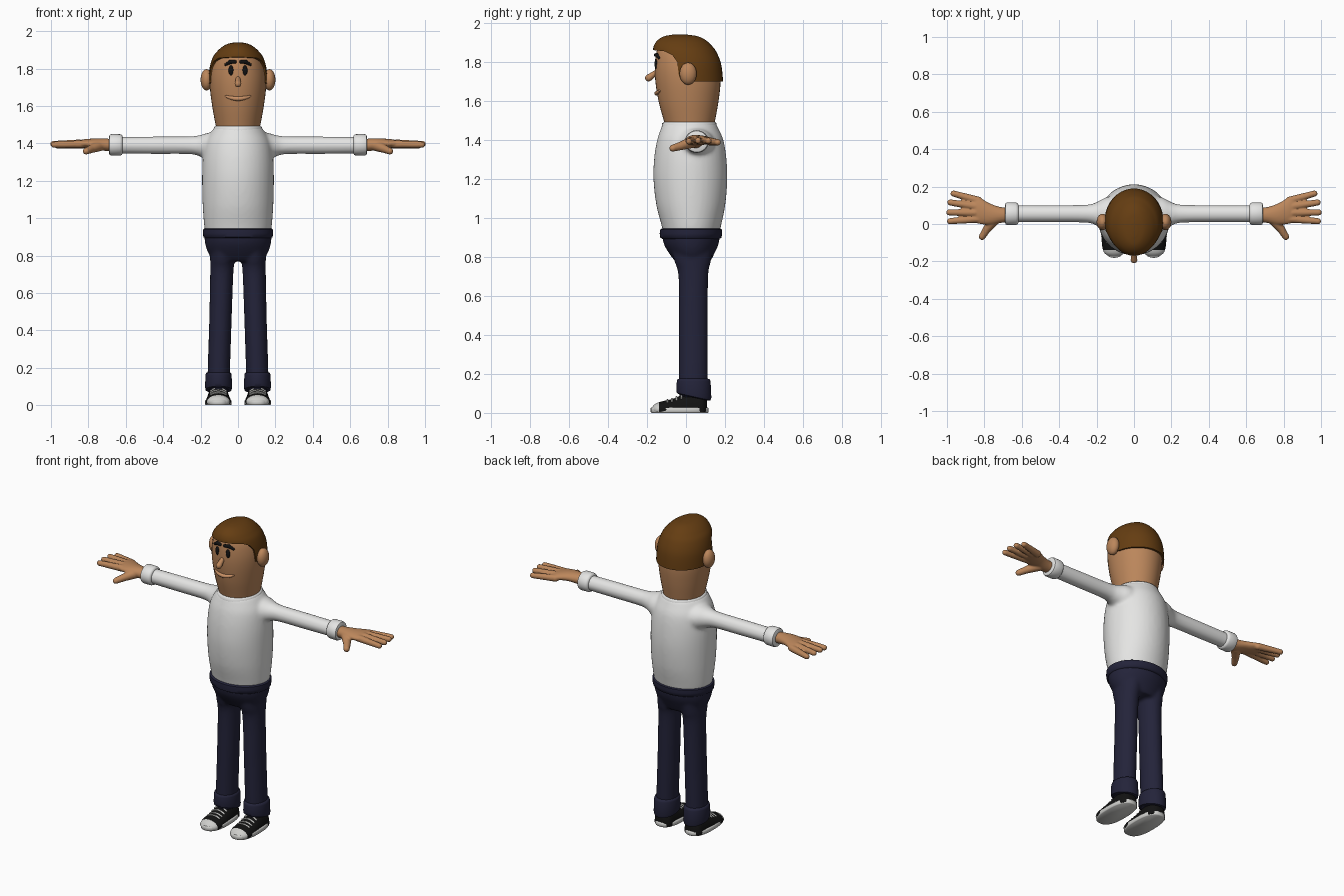
import bpy, bmesh, math
from mathutils import Matrix, Vector

if "Cube" in bpy.data.objects:
    bpy.data.objects.remove(bpy.data.objects["Cube"])

def material(name, r, g, b):
    m = bpy.data.materials.new(name)
    m.diffuse_color = (r, g, b, 1)
    m.use_nodes = True
    m.node_tree.nodes["Principled BSDF"].inputs["Base Color"].default_value = m.diffuse_color
    return m

SKIN = material("skin", 0.50, 0.24, 0.105)
LIP = material("lip", 0.58, 0.28, 0.13)
HAIR = material("brown hair", 0.13, 0.047, 0.006)
WHITE = material("shirt white", 0.78, 0.78, 0.77)
NAVY = material("navy", 0.017, 0.017, 0.042)
BLACK = material("black", 0.006, 0.006, 0.006)
RUBBER = material("rubber white", 0.62, 0.62, 0.60)

def Z(z, y0, y1, rx, cx=0):
    """Upright section: height, front, back, half width, centre x."""
    return (z, cx, (y0 + y1) / 2, rx, (y1 - y0) / 2)

def loft(bm, rows, axis='z', steps=6, sides=40, power=2.0):
    """Skin smoothed oval sections (t, cu, cv, ru, rv) along an axis."""
    fine = []
    for i in range(len(rows) - 1):
        a, b, c, d = (Vector(rows[min(max(j, 0), len(rows) - 1)]) for j in range(i - 1, i + 3))
        for k in range(steps):
            f = k / steps
            fine.append(b + (c - a) * (f / 2) + (a * 2 - b * 5 + c * 4 - d) * (f * f / 2)
                        + (b * 3 - a - c * 3 + d) * (f ** 3 / 2))
    fine.append(Vector(rows[-1]))
    rings = []
    for t, cu, cv, ru, rv in fine:
        ring = []
        for k in range(sides):
            co, si = math.cos(math.tau * k / sides), math.sin(math.tau * k / sides)
            u = cu + ru * math.copysign(abs(co) ** (2 / power), co)
            v = cv + rv * math.copysign(abs(si) ** (2 / power), si)
            ring.append(bm.verts.new({'z': (u, v, t), 'x': (t, u, v), 'y': (u, t, v)}[axis]))
        rings.append(ring)
    for p, q in zip(rings, rings[1:]):
        for k in range(sides):
            n = (k + 1) % sides
            bm.faces.new((p[k], p[n], q[n], q[k]))
    bm.faces.new(rings[0])
    bm.faces.new(rings[-1])

def ball(bm, c, r):
    bmesh.ops.create_uvsphere(bm, u_segments=20, v_segments=12, radius=1,
                              matrix=Matrix.Translation(c) @ Matrix.Diagonal((*r, 1)))

def tube(bm, pts, radii):
    """Round-ended tube through the points."""
    pts = [Vector(p) for p in pts]
    for p, r in zip(pts, radii):
        ball(bm, p, (r, r, r))
    for a, b, ra, rb in zip(pts, pts[1:], radii, radii[1:]):
        m = Matrix.Translation((a + b) / 2) @ (b - a).to_track_quat('Z', 'Y').to_matrix().to_4x4()
        bmesh.ops.create_cone(bm, cap_ends=True, segments=20, radius1=ra, radius2=rb,
                              depth=(b - a).length, matrix=m)

def bake(ob):
    dg = bpy.context.evaluated_depsgraph_get()
    me = bpy.data.meshes.new_from_object(ob.evaluated_get(dg))
    ob.modifiers.clear()
    ob.data = me

def finish(name, bm, mats, voxel=0, smooth=6, mirror=False, cutter=None, angle=50):
    bmesh.ops.recalc_face_normals(bm, faces=bm.faces[:])
    me = bpy.data.meshes.new(name)
    bm.to_mesh(me)
    bm.free()
    ob = bpy.data.objects.new(name, me)
    bpy.context.collection.objects.link(ob)
    if cutter:
        b = ob.modifiers.new("cut", 'BOOLEAN')
        b.operation, b.solver, b.object = 'DIFFERENCE', 'EXACT', cutter
    if voxel:
        r = ob.modifiers.new("blend", 'REMESH')
        r.mode, r.voxel_size = 'VOXEL', voxel
        s = ob.modifiers.new("soften", 'SMOOTH')
        s.factor, s.iterations = 0.5, smooth
    if mirror:
        ob.modifiers.new("mirror", 'MIRROR')
    bake(ob)
    ob.data.materials.clear()
    for m in mats:
        ob.data.materials.append(m)
    ob.data.shade_smooth()
    ob.data.set_sharp_from_angle(angle=math.radians(angle))
    return ob

# Shirt: torso and sleeves blended together
bm = bmesh.new()
loft(bm, [Z(.915, -.115, .17, .172), Z(.96, -.125, .18, .181), Z(1.07, -.153, .202, .189),
          Z(1.2, -.167, .212, .192), Z(1.31, -.163, .207, .189), Z(1.4, -.148, .192, .176),
          Z(1.455, -.13, .168, .148), Z(1.488, -.118, .152, .124)])
for s in (1, -1):
    loft(bm, [(0, .04, 1.375, .12, .09), (s * .14, .05, 1.382, .095, .078), (s * .2, .054, 1.387, .063, .058),
              (s * .26, .055, 1.39, .048, .048), (s * .45, .055, 1.39, .046, .047),
              (s * .65, .055, 1.39, .046, .045)], 'x')
finish("shirt", bm, [WHITE], .01, 8)

# Collar and sleeve cuffs
bm = bmesh.new()
loft(bm, [Z(1.465, -.118, .152, .124), Z(1.47, -.124, .158, .13), Z(1.486, -.122, .156, .128),
          Z(1.492, -.115, .15, .121)], steps=1)
finish("collar", bm, [WHITE])
bm = bmesh.new()
loft(bm, [(.617, .055, 1.392, .047, .046), (.622, .055, 1.392, .056, .054), (.632, .055, 1.392, .06, .057),
          (.675, .055, 1.392, .061, .058), (.686, .055, 1.392, .057, .054),
          (.69, .055, 1.392, .045, .043)], 'x', steps=1)
finish("sleeve_cuffs", bm, [WHITE], mirror=True)

# Hands: palm, four fingers and thumb
bm = bmesh.new()
loft(bm, [(.66, .05, 1.39, .038, .032), (.71, .048, 1.393, .042, .033), (.77, .053, 1.398, .057, .028),
          (.83, .072, 1.398, .071, .023), (.865, .078, 1.396, .062, .015)], 'x')
for base, tip in [((.83, .125, 1.392), (.965, .163, 1.388)), ((.85, .095, 1.398), (.982, .115, 1.396)),
                  ((.85, .06, 1.4), (.988, .062, 1.397)), ((.83, .028, 1.396), (.984, .015, 1.393))]:
    tube(bm, [base, tip], [.021, .0165])
tube(bm, [(.74, .03, 1.388), (.785, -.025, 1.37), (.812, -.068, 1.358)], [.03, .022, .018])
finish("hands", bm, [SKIN], .005, 4, mirror=True)

# Trousers: hips and legs blended together
bm = bmesh.new()
loft(bm, [Z(.77, -.05, .122, .13), Z(.82, -.088, .147, .162), Z(.87, -.115, .168, .177), Z(.93, -.125, .175, .181)])
for s in (1, -1):
    loft(bm, [Z(.08, -.035, .11, .06, s * .103), Z(.2, -.037, .112, .06, s * .102), Z(.45, -.037, .112, .06, s * .094),
              Z(.7, -.039, .114, .062, s * .087), Z(.78, -.06, .128, .066, s * .083),
              Z(.87, -.08, .14, .07, s * .08)])
finish("trousers", bm, [NAVY], .01, 6)
bm = bmesh.new()
loft(bm, [Z(.893, -.122, .172, .177), Z(.899, -.132, .182, .185), Z(.92, -.135, .186, .188),
          Z(.94, -.133, .185, .187), Z(.946, -.122, .175, .178)], steps=1)
finish("waistband", bm, [NAVY])

# Trouser turn-ups, hanging lower at the heel
bm = bmesh.new()
loft(bm, [Z(.08, -.036, .115, .06, .104), Z(.084, -.047, .126, .07, .104), Z(.1, -.05, .13, .072, .104),
          Z(.162, -.047, .126, .07, .104), Z(.172, -.044, .122, .067, .104),
          Z(.176, -.035, .11, .058, .104)], steps=1)
for v in bm.verts:
    if v.co.z < .11:
        v.co.z -= (v.co.y - .035) * .22
finish("turn_ups", bm, [NAVY], mirror=True)

# Shoes: soles, uppers with light toe caps, laces
bm = bmesh.new()
loft(bm, [Z(0, -.177, .112, .067, .105), Z(.004, -.181, .116, .071, .105), Z(.024, -.181, .116, .071, .105),
          Z(.028, -.177, .112, .067, .105)], steps=1, power=2.5)
finish("soles", bm, [RUBBER], mirror=True)
bm = bmesh.new()
top = [(-.174, .105, .018, .025, .012), (-.155, .105, .018, .053, .03), (-.12, .105, .018, .065, .042),
       (-.07, .105, .018, .067, .053), (-.02, .105, .018, .063, .075), (.03, .105, .018, .06, .095),
       (.085, .105, .018, .055, .085), (.108, .105, .018, .03, .05)]
loft(bm, top, 'y')
for v in bm.verts:
    v.co.z = max(v.co.z, .005)
shoe = finish("shoe_uppers", bm, [BLACK, RUBBER], mirror=True)
for p in shoe.data.polygons:
    p.material_index = int(p.center.y < -.142)
bm = bmesh.new()
for y, h in ((-.095, .048), (-.072, .053), (-.048, .063), (-.024, .074)):
    tube(bm, [(.105 + .066 * math.cos(a), y, .018 + h * math.sin(a)) for a in (.9, 1.25, 1.57, 1.89, 2.24)], [.005] * 5)
finish("laces", bm, [RUBBER], mirror=True)

# Head
skull = [Z(1.45, -.1, .138, .11), Z(1.5, -.114, .149, .12), Z(1.6, -.141, .167, .138), Z(1.7, -.157, .177, .15),
         Z(1.78, -.16, .168, .147), Z(1.85, -.152, .132, .125), Z(1.89, -.13, .1, .09), Z(1.91, -.08, .04, .03)]
bm = bmesh.new()
loft(bm, skull)
finish("head", bm, [SKIN])

def face(x, z, out=0):
    """Point on the front of the head."""
    a, b = next((p, q) for p, q in zip(skull, skull[1:]) if p[0] <= z <= q[0])
    _, _, cy, rx, ry = Vector(a).lerp(Vector(b), (z - a[0]) / (b[0] - a[0]))
    return Vector((x, cy - ry * math.sqrt(1 - (x / rx) ** 2) - out, z))

# Hair: a cap with the face and neck cut away along the hairline
bm = bmesh.new()
line = [(-.4, 1.5), (.4, 1.5), (.4, 1.697), (.05, 1.7), (0, 1.71), (-.036, 1.725), (-.045, 1.8),
        (-.07, 1.835), (-.11, 1.855), (-.4, 1.885)]
f = bm.faces.new([bm.verts.new((-.4, y, z)) for y, z in line])
g = bmesh.ops.extrude_face_region(bm, geom=[f])
bmesh.ops.translate(bm, verts=[v for v in g['geom'] if isinstance(v, bmesh.types.BMVert)], vec=(.8, 0, 0))
cutter = finish("hairline_cutter", bm, [HAIR])
bm = bmesh.new()
loft(bm, [Z(1.65, -.155, .188, .155), Z(1.7, -.163, .19, .158), Z(1.79, -.167, .18, .154),
          Z(1.855, -.17, .154, .137), Z(1.89, -.162, .126, .113), Z(1.915, -.142, .097, .086),
          Z(1.932, -.112, .06, .055), Z(1.94, -.07, .01, .018)])
finish("hair", bm, [HAIR], cutter=cutter, angle=40)
bpy.data.objects.remove(cutter)

# Ears and nose
bm = bmesh.new()
ball(bm, (.168, .011, 1.74), (.032, .044, .057))
finish("ears", bm, [SKIN], mirror=True)
bm = bmesh.new()
tube(bm, [(0, -.15, 1.75), (0, -.192, 1.718)], [.012, .0185])
finish("nose", bm, [SKIN], .004, 4)

# Eyes, eyebrows and mouth
bm = bmesh.new()
ball(bm, face(.037, 1.79), (.0135, .008, .027))
finish("eyes", bm, [BLACK], mirror=True)
bm = bmesh.new()
tube(bm, [face(x, z, .003) for x, z in ((.016, 1.836), (.04, 1.836), (.066, 1.821))], [.009, .011, .007])
finish("eyebrows", bm, [BLACK], mirror=True)
bm = bmesh.new()
xs = [-.064 + .016 * i for i in range(9)]
tube(bm, [face(x, 1.639 + 3.2 * x * x, .003) for x in xs], [.012 - 1.6 * x * x for x in xs])
finish("mouth", bm, [LIP])
